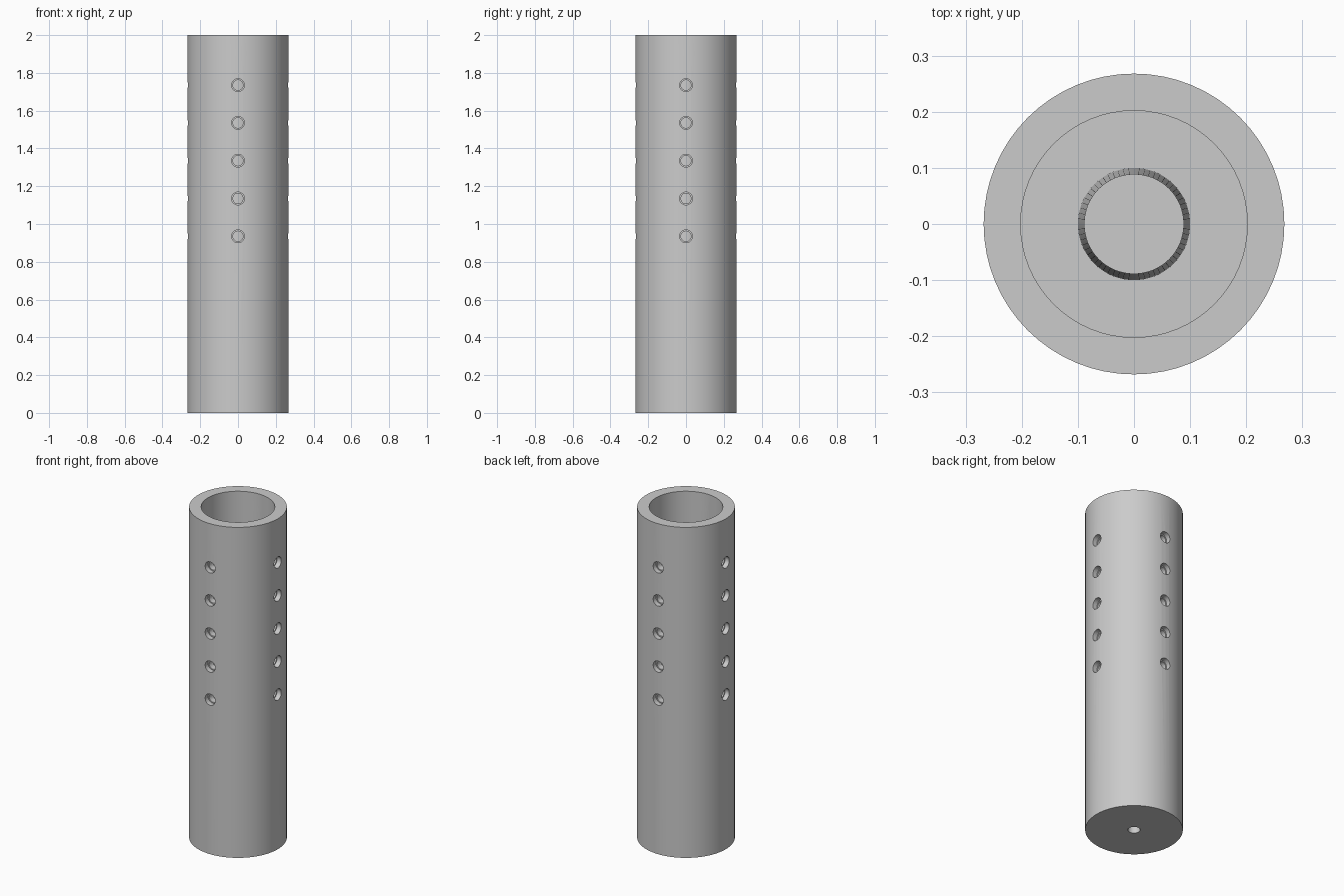
import bpy, bmesh, math
from mathutils import Matrix, Vector

default = bpy.data.objects.get("Cube")
if default:
    bpy.data.objects.remove(default, do_unlink=True)

grey = bpy.data.materials.new("plain_grey")
grey.use_nodes = True
colour = (0.6, 0.6, 0.6, 1)
grey.diffuse_color = colour
grey.node_tree.nodes["Principled BSDF"].inputs["Base Color"].default_value = colour

OUTER, INNER, FLOOR, HEIGHT = 0.268, 0.202, 0.067, 2.0
HOLE, BORE = 0.034, 0.027


def revolve(name, profile, steps):
    """Turn a (radius, height) profile around z into a closed solid."""
    bm = bmesh.new()
    verts = [bm.verts.new((r, 0, z)) for r, z in profile]
    edges = [bm.edges.new(pair) for pair in zip(verts, verts[1:])]
    bmesh.ops.spin(bm, geom=verts + edges, axis=(0, 0, 1), cent=(0, 0, 0),
                   angle=math.tau, steps=steps)
    bmesh.ops.remove_doubles(bm, verts=bm.verts, dist=1e-5)
    bmesh.ops.recalc_face_normals(bm, faces=bm.faces)
    mesh = bpy.data.meshes.new(name)
    bm.to_mesh(mesh)
    bm.free()
    mesh.materials.append(grey)
    obj = bpy.data.objects.new(name, mesh)
    bpy.context.collection.objects.link(obj)
    return obj


# Tube with closed floor, blind hole below and tapered post inside
tube = revolve("tube_with_post", [
    (0, FLOOR), (HOLE, FLOOR), (HOLE, 0), (OUTER, 0), (OUTER, HEIGHT),
    (INNER, HEIGHT), (INNER, FLOOR), (0.1, FLOOR), (0.089, 1.8), (0, 1.8)], 64)

# Stepped vent cutters, five rows on each of four sides
cutter = revolve("vent_cutter", [
    (0, 0.16), (BORE, 0.16), (BORE, 0.238), (HOLE, 0.238), (HOLE, 0.3), (0, 0.3)], 24)
bm = bmesh.new()
for row in range(5):
    for side in range(4):
        start = len(bm.verts)
        bm.from_mesh(cutter.data)
        bm.verts.ensure_lookup_table()
        turn = Matrix.Rotation(side * math.pi / 2, 4, 'Z') @ Matrix.Rotation(math.pi / 2, 4, 'X')
        place = Matrix.Translation(Vector((0, 0, 0.935 + 0.2 * row))) @ turn
        bmesh.ops.transform(bm, matrix=place, verts=bm.verts[start:])
bm.to_mesh(cutter.data)
bm.free()
cutter.hide_render = True

bpy.context.view_layer.objects.active = tube
tube.select_set(True)
cut = tube.modifiers.new("vents", 'BOOLEAN')
cut.operation, cut.solver, cut.object = 'DIFFERENCE', 'EXACT', cutter
bpy.ops.object.modifier_apply(modifier=cut.name)
bpy.data.objects.remove(cutter, do_unlink=True)
bpy.ops.object.shade_smooth_by_angle(angle=math.radians(30))
